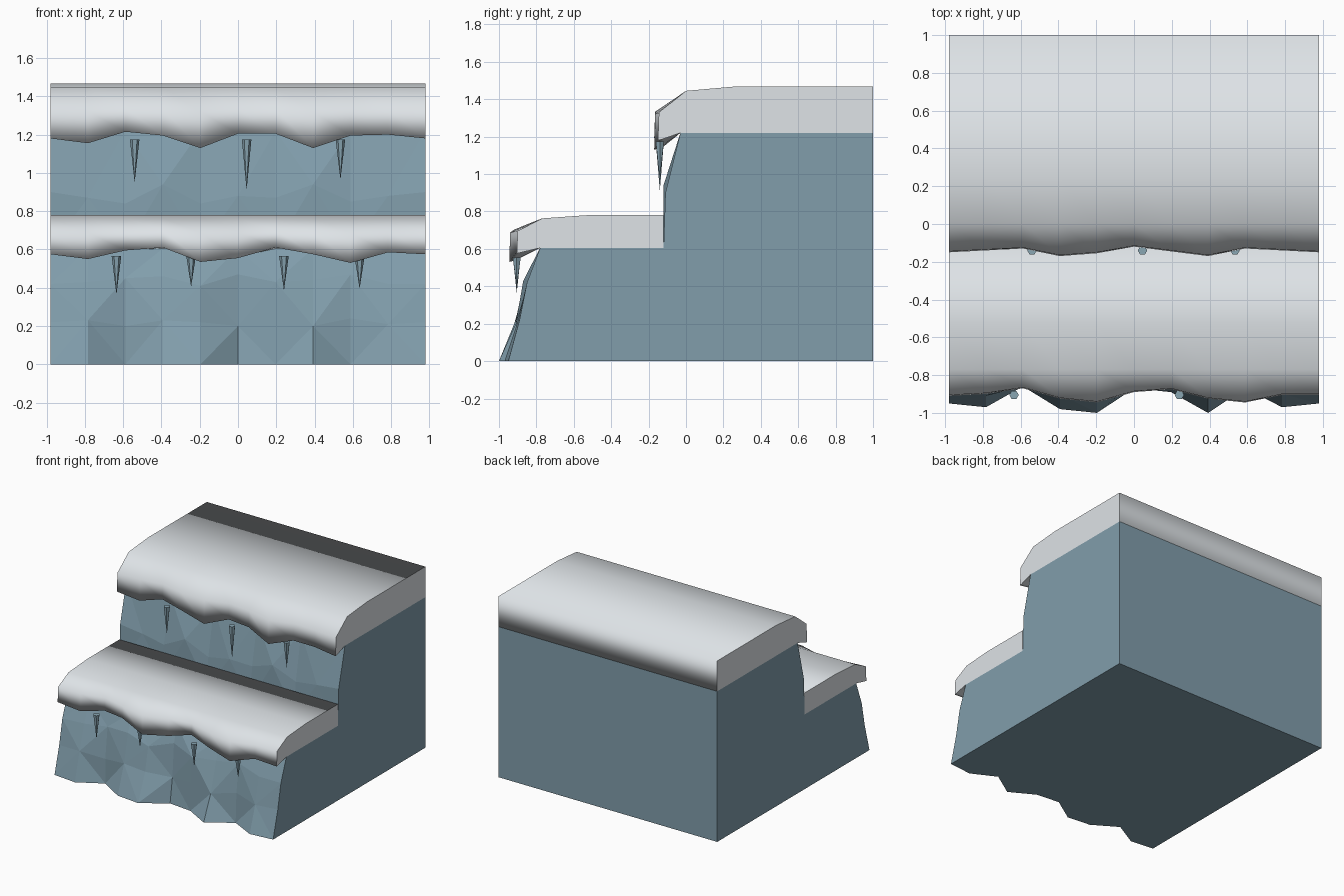
import bpy, bmesh, math

cube = bpy.data.objects.get("Cube")
if cube:
    bpy.data.objects.remove(cube, do_unlink=True)

HALF_WIDTH = 0.98
COLUMNS = 11


def make_material(name, colour):
    mat = bpy.data.materials.new(name)
    mat.use_nodes = True
    mat.diffuse_color = (*colour, 1)
    mat.node_tree.nodes["Principled BSDF"].inputs["Base Color"].default_value = (*colour, 1)
    return mat


rock_blue = make_material("rock blue", (0.22, 0.34, 0.41))
snow_white = make_material("snow white", (0.77, 0.81, 0.84))
ice_blue = make_material("ice blue", (0.25, 0.38, 0.45))


def add_object(name, bm, material):
    bmesh.ops.recalc_face_normals(bm, faces=bm.faces)
    mesh = bpy.data.meshes.new(name)
    bm.to_mesh(mesh)
    bm.free()
    mesh.materials.append(material)
    obj = bpy.data.objects.new(name, mesh)
    bpy.context.collection.objects.link(obj)
    return obj


def loft(name, section, material, faceted):
    """Sweep a closed (y, z) section along x; section(i) gives the outline at column i."""
    bm = bmesh.new()
    rings = []
    for i in range(COLUMNS):
        x = HALF_WIDTH * (2 * i / (COLUMNS - 1) - 1)
        rings.append([bm.verts.new((x, y, z)) for y, z in section(i)])
    count = len(rings[0])
    for i in range(COLUMNS - 1):
        for j in range(count):
            k = (j + 1) % count
            a, b, c, d = rings[i][j], rings[i + 1][j], rings[i + 1][k], rings[i][k]
            if not faceted:
                bm.faces.new((a, b, c, d)).smooth = True
            elif (i + j) % 2 == 0:
                bm.faces.new((a, b, c))
                bm.faces.new((a, c, d))
            else:
                bm.faces.new((a, b, d))
                bm.faces.new((b, c, d))
    # flat end walls
    bm.faces.new(rings[0])
    bm.faces.new(rings[-1])
    return add_object(name, bm, material)


# Stepped rock body: chipped front, values in hundredths
foot_y = [-95, -97, -86, -98, -100, -87, -89, -100, -87, -97, -95]
low_y = [-89, -91, -86, -90, -91, -84, -88, -91, -86, -90, -89]
low_z = [22, 23, 20, 23, 22, 20, 22, 20, 24, 21, 22]
high_y = [-85, -85, -83, -85, -87, -82, -87, -84, -83, -85, -85]
high_z = [42, 43, 45, 46, 41, 47, 43, 44, 47, 42, 42]
upper_y = [-11, -10, -11, -12, -10, -11, -10, -12, -10, -11, -11]
upper_z = [90, 87, 84, 94, 84, 88, 87, 94, 85, 88, 90]


def rock_section(i):
    return [
        (foot_y[i] / 100, 0),
        (low_y[i] / 100, low_z[i] / 100),
        (high_y[i] / 100, high_z[i] / 100),
        (-0.78, 0.605),
        (-0.12, 0.605),
        (upper_y[i] / 100, upper_z[i] / 100),
        (-0.03, 1.22),
        (1, 1.22),
        (1, 0),
    ]


loft("rock_steps", rock_section, rock_blue, True)


# Snow caps: rounded blanket with a wavy overhanging lip
def snow_cap(name, lip_y, lip_z, shoulder_z, crest, under):
    """crest runs from the back bottom to the front crown; under is the rock edge."""
    mean = sum(lip_z) / len(lip_z)

    def section(i):
        y, z = lip_y[i] / 1000, lip_z[i] / 1000
        shoulder = shoulder_z + 0.2 * (lip_z[i] - mean) / 1000
        return crest + [(y, shoulder), (y - 0.005, z), (y + 0.015, z + 0.005), under]

    return loft(name, section, snow_white, False)


snow_cap("lower_snow",
         [-905, -895, -865, -920, -940, -885, -870, -920, -940, -900, -900],
         [575, 550, 595, 610, 535, 555, 610, 575, 530, 585, 575],
         0.695,
         [(-0.12, 0.605), (-0.12, 0.78), (-0.53, 0.78), (-0.77, 0.763)],
         (-0.78, 0.605))
snow_cap("upper_snow",
         [-145, -135, -125, -165, -150, -115, -140, -165, -125, -135, -145],
         [1180, 1155, 1215, 1195, 1130, 1205, 1205, 1130, 1195, 1200, 1180],
         1.33,
         [(1, 1.22), (1, 1.467), (0.25, 1.467), (0, 1.445)],
         (-0.03, 1.22))


# Icicles hanging under the lips
def icicle(name, x, y, top, tip):
    bm = bmesh.new()
    bmesh.ops.create_cone(bm, cap_ends=True, segments=6, radius1=0, radius2=0.025, depth=top - tip)
    bmesh.ops.remove_doubles(bm, verts=bm.verts, dist=0.0001)
    for v in bm.verts:
        v.co.x, v.co.y = -v.co.y, v.co.x
        v.co.x += x
        v.co.y += y
        v.co.z += (top + tip) / 2
    add_object(name, bm, ice_blue)


for n, (x, top, tip) in enumerate([(-0.635, 0.565, 0.365), (-0.245, 0.565, 0.405),
                                   (0.24, 0.565, 0.385), (0.635, 0.555, 0.395)]):
    icicle(f"lower_icicle_{n + 1}", x, -0.905, top, tip)
for n, (x, tip) in enumerate([(-0.54, 0.95), (0.045, 0.91), (0.535, 0.965)]):
    icicle(f"upper_icicle_{n + 1}", x, -0.14, 1.175, tip)
